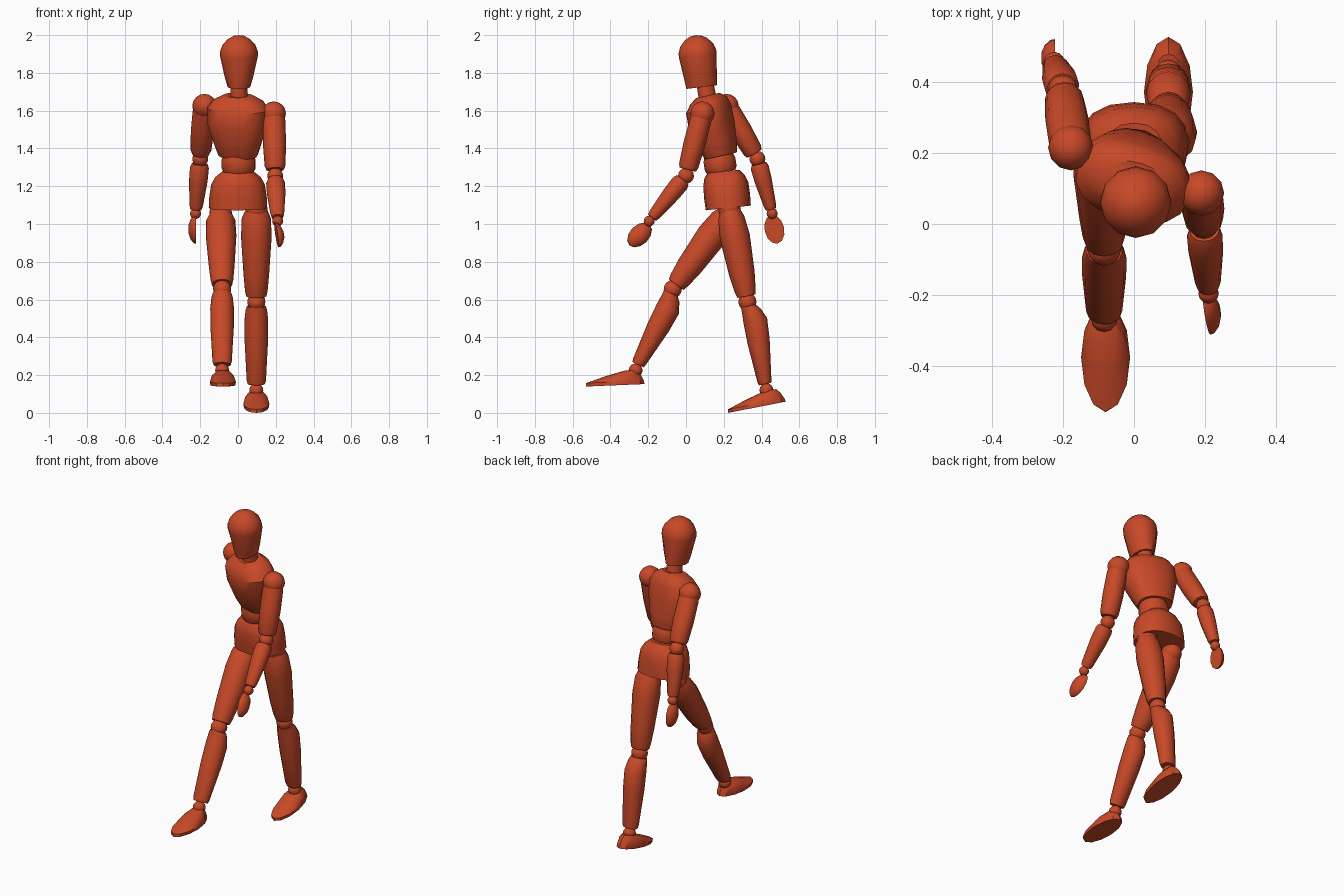
import bpy, bmesh, math
from mathutils import Vector, Matrix, Euler

if "Cube" in bpy.data.objects:
    bpy.data.objects.remove(bpy.data.objects["Cube"])

wood = bpy.data.materials.new("terracotta_red")
wood.diffuse_color = (0.58, 0.066, 0.021, 1)
wood.use_nodes = True
wood.node_tree.nodes["Principled BSDF"].inputs["Base Color"].default_value = wood.diffuse_color


def finish(name, bm):
    bmesh.ops.recalc_face_normals(bm, faces=bm.faces)
    me = bpy.data.meshes.new(name)
    bm.to_mesh(me)
    bm.free()
    me.materials.append(wood)
    ob = bpy.data.objects.new(name, me)
    bpy.context.collection.objects.link(ob)
    bpy.ops.object.select_all(action='DESELECT')
    bpy.context.view_layer.objects.active = ob
    ob.select_set(True)
    bpy.ops.object.shade_smooth_by_angle(angle=math.radians(35))
    return ob


def loft(name, mat, stations, sides=12, power=1.0):
    """Stations: (height, half width, half depth, depth offset)."""
    def curve(v):
        return math.copysign(abs(v) ** power, v)
    bm = bmesh.new()
    rings = []
    for z, rx, ry, off in stations:
        ring = []
        for i in range(sides):
            a = 2 * math.pi * i / sides
            p = Vector((rx * curve(math.cos(a)), off + ry * curve(math.sin(a)), z))
            ring.append(bm.verts.new(mat @ p))
        rings.append(ring)
    for lo, hi in zip(rings, rings[1:]):
        for i in range(sides):
            j = (i + 1) % sides
            bm.faces.new((lo[i], lo[j], hi[j], hi[i]))
    bm.faces.new(rings[0][::-1])
    bm.faces.new(rings[-1])
    return finish(name, bm)


def ball(name, pos, r):
    bm = bmesh.new()
    bmesh.ops.create_uvsphere(bm, u_segments=12, v_segments=8, radius=r,
                              matrix=Matrix.Translation(pos))
    return finish(name, bm)


def frame(pos, rx=0, ry=0, rz=0):
    e = Euler([math.radians(v) for v in (rx, ry, rz)], 'XYZ')
    # yaw is applied last
    return Matrix.Translation(pos) @ e.to_matrix().to_4x4()


def axes(pos, y, z):
    """Frame with local y along y and local z close to z."""
    y = Vector(y).normalized()
    x = y.cross(Vector(z)).normalized()
    m = Matrix((x, y, x.cross(y))).transposed().to_4x4()
    return Matrix.Translation(pos) @ m


def limb(name, a, b, stations):
    """Segment from joint a to joint b; local y points forward."""
    a, b = Vector(a), Vector(b)
    w = (b - a).normalized()
    u = Vector((1, 0, 0))
    u = (u - w * u.dot(w)).normalized()
    m = Matrix((u, w.cross(u), w)).transposed().to_4x4()
    length = (b - a).length
    return loft(name, Matrix.Translation(a) @ m,
                [(t * length, rx, ry, o) for t, rx, ry, o in stations])


THIGH = [(.02, .06, .055, 0), (.1, .077, .07, 0), (.3, .081, .08, 0),
         (.7, .068, .068, 0), (.88, .06, .056, 0), (.94, .054, .048, 0)]
SHIN = [(.05, .05, .04, 0), (.1, .057, .05, -.01), (.22, .063, .064, -.02),
        (.45, .062, .06, -.014), (.89, .051, .038, 0), (.93, .046, .033, 0)]
UPPER_ARM = [(.0, .055, .052, 0), (.12, .06, .057, 0), (.5, .061, .058, 0),
             (.84, .055, .052, 0), (.9, .047, .044, 0)]
FOREARM = [(.09, .042, .04, 0), (.16, .05, .048, 0), (.4, .049, .046, 0),
           (.85, .036, .033, 0), (.92, .03, .027, 0)]
FOOT = [(0, .066, .155, 0), (.018, .069, .153, 0),
        (.05, .058, .094, .044), (.075, .03, .035, .085)]
HAND = [(0, .052, .078, 0), (.012, .05, .075, 0),
        (.028, .036, .055, 0), (.038, .015, .024, 0)]

# Head and neck
loft("head", frame((.005, .083, 1.725), rx=7),
     [(0, .06, .081, 0), (.06, .077, .088, 0), (.165, .1, .1, 0), (.19, .1, .1, 0),
      (.225, .087, .087, 0), (.255, .06, .06, 0), (.272, .03, .03, 0),
      (.276, .004, .004, 0)])
loft("neck", frame((.005, .117, 1.65), rx=10),
     [(0, .047, .047, 0), (.09, .045, .045, 0)])

# Torso
loft("chest", frame((.0, .185, 1.36), 12, 4, -17),
     [(0, .102, .08, 0), (.01, .107, .085, 0), (.07, .127, .1, -.006),
      (.17, .16, .114, -.012), (.26, .165, .112, -.01),
      (.3, .135, .092, 0), (.328, .08, .06, .002)], 16, .85)
loft("waist", frame((.003, .187, 1.275), rx=9),
     [(0, .08, .075, 0), (.02, .09, .085, 0), (.065, .09, .085, 0), (.095, .08, .075, 0)], 16)
loft("hips", frame((0, .224, 1.085), rx=6),
     [(0, .155, .12, 0), (.06, .152, .122, 0), (.125, .142, .12, 0),
      (.165, .12, .108, -.003), (.195, .083, .086, -.005)], 16, .85)

# Legs: the left-hand one in the front view steps forward
legs = {
    "forward": ((-.092, .225, 1.06), (-.084, -.07, .655), (-.084, -.267, .225),
                (-.08, -.375, .146), 2.4),
    "rear": ((.097, .23, 1.08), (.097, .325, .588), (.097, .426, .12),
             (.097, .375, .0297), 11),
}
for side, (hip, knee, ankle, sole, pitch) in legs.items():
    ball(side + "_hip_joint", hip, .06)
    limb(side + "_thigh", hip, knee, THIGH)
    ball(side + "_knee_joint", knee, .048)
    limb(side + "_shin", knee, ankle, SHIN)
    ball(side + "_ankle_joint", ankle, .037)
    loft(side + "_foot", frame(sole, rx=pitch), FOOT)

# Arms: swing opposite to the legs, flat palms facing inwards
arms = {
    "forward": ((.19, .087, 1.585), (.197, 0, 1.255), (.21, -.195, 1.015),
                (.204, -.246, .942), (.02, -.09, -.09), (1, 0, 0)),
    "rear": ((-.178, .215, 1.625), (-.2, .378, 1.345), (-.225, .456, 1.055),
             (-.223, .468, .972), (0, .02, -.09), (-1, 0, 0)),
}
for side, (shoulder, elbow, wrist, palm, along, outward) in arms.items():
    ball(side + "_shoulder_joint", shoulder, .064)
    limb(side + "_upper_arm", shoulder, elbow, UPPER_ARM)
    ball(side + "_elbow_joint", elbow, .042)
    limb(side + "_forearm", elbow, wrist, FOREARM)
    ball(side + "_wrist_joint", wrist, .029)
    loft(side + "_hand", axes(palm, along, outward), HAND)
